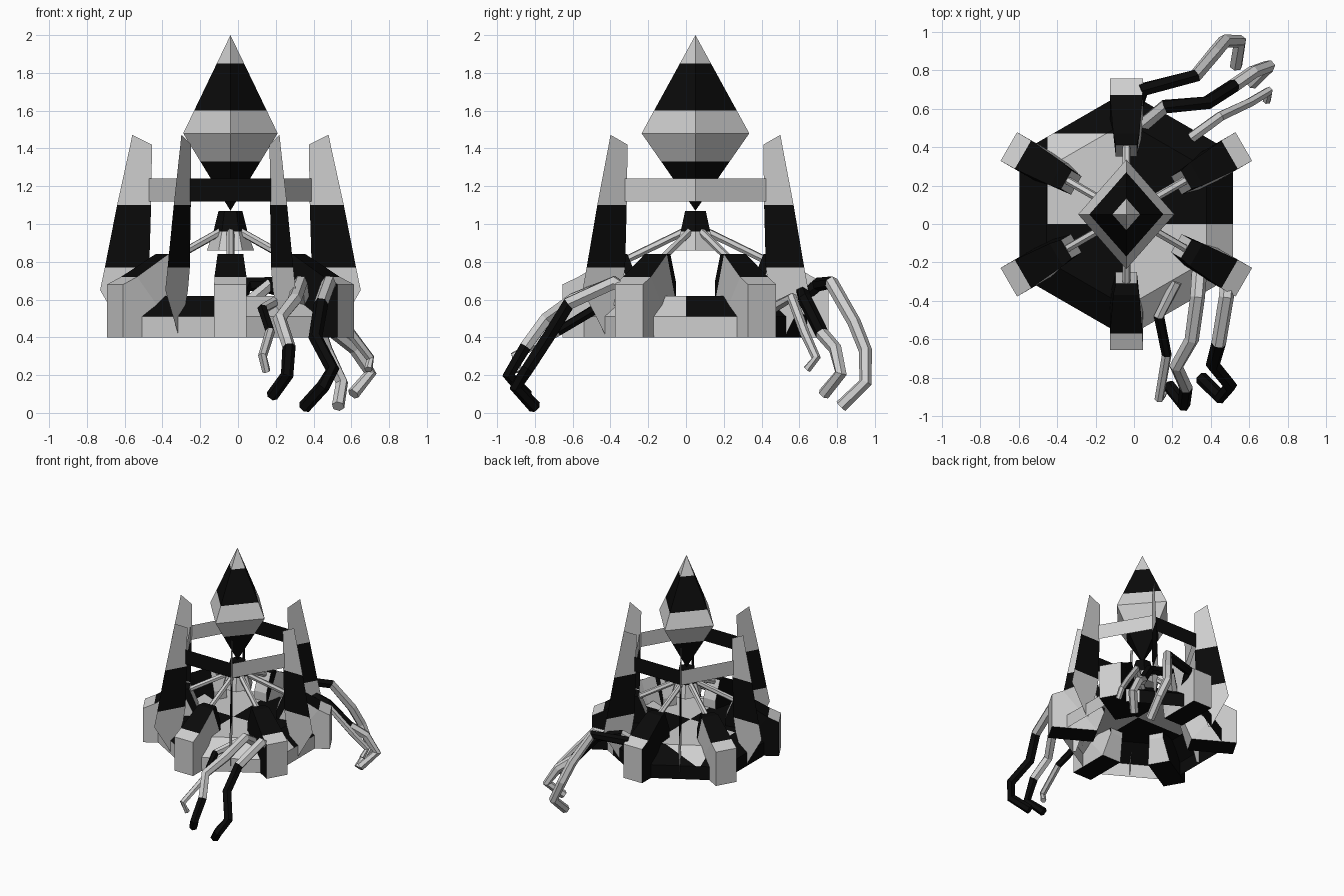
import bpy, bmesh, math
from mathutils import Vector

if "Cube" in bpy.data.objects:
    bpy.data.objects.remove(bpy.data.objects["Cube"])

CX, CY = -0.04, 0.05          # main axis of the tower


def mat(name, c):
    m = bpy.data.materials.new(name)
    m.diffuse_color = (c, c, c, 1)
    m.use_nodes = True
    m.node_tree.nodes["Principled BSDF"].inputs["Base Color"].default_value = m.diffuse_color
    return m


MATS = [mat("light grey", 0.62), mat("black", 0.003)]
LIGHT, BLACK = 0, 1


def finish(bm, name, rule=None, recalc=True):
    """Write a bmesh to an object; rule(centre, normal) picks the colour."""
    if recalc:
        bmesh.ops.recalc_face_normals(bm, faces=bm.faces)
    bm.normal_update()
    if rule:
        for f in bm.faces:
            f.material_index = rule(f.calc_center_median(), f.normal)
    me = bpy.data.meshes.new(name)
    bm.to_mesh(me)
    bm.free()
    for m in MATS:
        me.materials.append(m)
    ob = bpy.data.objects.new(name, me)
    bpy.context.collection.objects.link(ob)
    return ob


def polar(r, deg, z, side=0.0):
    """Point at radius r along a direction, shifted sideways."""
    a = math.radians(deg)
    return Vector((CX + r * math.cos(a) - side * math.sin(a),
                   CY + r * math.sin(a) + side * math.cos(a), z))


def lathe(rows, n, start=0, sx=1, sy=1, bottom=True):
    """Faceted stack of rings; rows are (radius, z)."""
    bm = bmesh.new()
    rings = []
    for r, z in rows:
        if r == 0:
            rings.append([bm.verts.new((CX, CY, z))])
            continue
        ring = []
        for i in range(n):
            p = polar(r, start + 360 * i / n, z)
            ring.append(bm.verts.new((CX + (p.x - CX) * sx, CY + (p.y - CY) * sy, z)))
        rings.append(ring)
    for a, b in zip(rings, rings[1:]):
        for i in range(n):
            j = (i + 1) % n
            vs = [a[i % len(a)], a[j % len(a)], b[j % len(b)], b[i % len(b)]]
            bm.faces.new(list(dict.fromkeys(vs)))
    if len(rings[0]) > 1 and bottom:
        bm.faces.new(rings[0][::-1])
    if len(rings[-1]) > 1:
        bm.faces.new(rings[-1])
    return bm


def cut(bm, co, no):
    bmesh.ops.bisect_plane(bm, geom=bm.verts[:] + bm.edges[:] + bm.faces[:],
                           plane_co=co, plane_no=no)


def tube(name, pts, radii, colours, n=6):
    """Segmented tube; one colour letter per segment (l or b)."""
    pts = [Vector(p) for p in pts]
    bm = bmesh.new()
    rings, prev, u = [], None, None
    for i, p in enumerate(pts):
        t = (pts[min(i + 1, len(pts) - 1)] - pts[max(i - 1, 0)]).normalized()
        u = t.orthogonal().normalized() if prev is None else prev.rotation_difference(t) @ u
        v = t.cross(u)
        k = i / (len(pts) - 1)
        r = radii[0] * (1 - k) + radii[1] * k
        rings.append([bm.verts.new(p + r * (u * math.cos(2 * math.pi * j / n)
                                            + v * math.sin(2 * math.pi * j / n)))
                      for j in range(n)])
        prev = t
    for s, (a, b) in enumerate(zip(rings, rings[1:])):
        for j in range(n):
            f = bm.faces.new((a[j], a[(j + 1) % n], b[(j + 1) % n], b[j]))
            f.material_index = BLACK if colours[s] == "b" else LIGHT
    for ring in (rings[0], rings[-1]):
        f = bm.faces.new(ring)
        f.material_index = BLACK if colours[0 if ring is rings[0] else -1] == "b" else LIGHT
    return finish(bm, name)


# Hexagonal base shell, checkered by quadrant
base = lathe([(0.64, 0.40), (0.64, 0.51), (0.48, 0.62)], 6, 30, bottom=False)
for co, no in (((CX, 0, 0), (1, 0, 0)), ((0, 0, 0), (0, 1, 0)),
               ((-0.45, 0, 0), (1, 0, 0)), ((0, 0.47, 0), (0, 1, 0))):
    cut(base, co, no)


def base_rule(c, n):
    if n.z < 0.3:
        return BLACK if c.x < -0.2 and c.y > -0.2 or c.y > 0.47 else LIGHT
    if c.y > 0.47 or c.x < -0.45:
        return BLACK
    return LIGHT if (c.x < CX) == (c.y > 0) else BLACK


finish(base, "hexagonal_base", base_rule)

# Faceted crystal with painted bands
crystal = lathe([(0, 1.07), (0.26, 1.48), (0, 2.0)], 4, 0, 0.25 / 0.26, 0.285 / 0.26)
for z in (1.33, 1.60, 1.85):
    cut(crystal, (0, 0, z), (0, 0, 1))
finish(crystal, "crystal",
       lambda c, n: BLACK if c.z < 1.33 or 1.6 < c.z < 1.85 else LIGHT)

# Hub under the crystal
finish(lathe([(0.125, 0.86), (0.09, 0.96), (0.063, 1.07)], 6, 0), "crystal_hub",
       lambda c, n: BLACK if c.z > 0.96 else LIGHT)


# Buttresses at the base corners, each with a strut up to the hub
def buttress(deg, name):
    # radius, height, half width
    prof = [(0.705, 0.40, 0.086), (0.705, 0.68, 0.086), (0.62, 0.72, 0.085),
            (0.42, 0.84, 0.068), (0.36, 0.84, 0.055), (0.30, 0.69, 0.055),
            (0.30, 0.58, 0.055), (0.36, 0.40, 0.086)]
    bm = bmesh.new()
    a, b = [[bm.verts.new(polar(r, deg, z, s * w)) for r, z, w in prof] for s in (1, -1)]
    n = len(prof)
    for i in range(n):
        j = (i + 1) % n
        bm.faces.new((a[i], a[j], b[j], b[i]))
    for q in ((0, 1, 2, 7), (2, 3, 6, 7), (3, 4, 5, 6)):
        bm.faces.new([a[i] for i in q])
        bm.faces.new([b[i] for i in reversed(q)])
    out = polar(1, deg, 0) - Vector((CX, CY, 0))

    def rule(c, nrm):
        r = (c - Vector((CX, CY, 0))).to_2d().length
        if abs(nrm.dot(out)) < 0.3 and abs(nrm.z) < 0.3:      # side walls
            return LIGHT if nrm.x > 0.2 and r > 0.4 else BLACK
        if nrm.dot(out) < -0.3:                               # inner end
            return LIGHT
        return LIGHT if r > 0.61 else BLACK

    finish(bm, name, rule)


for i in range(6):
    deg = 30 + 60 * i
    buttress(deg, f"buttress_{i + 1}")
    tube(f"strut_{i + 1}", [polar(0.05, deg, 0.965), polar(0.42, deg, 0.785)],
         (0.021, 0.021), "l")

# Thin radial fins on the flat sides of the base
FIN = [(0.41, 0.53, 0.55), (0.65, 0.45, 0.69), (0.77, 0.43, 0.665),
       (1.10, 0.42, 0.60), (1.42, 0.415, 0.53), (1.47, 0.515, 0.52)]
for i in range(6):
    bm = bmesh.new()
    rows = [[bm.verts.new(polar(r, 60 * i, z)) for r in (ri, ro)] for z, ri, ro in FIN]
    for (a, b), (c, d) in zip(rows, rows[1:]):
        bm.faces.new((a, b, d, c))
    finish(bm, f"fin_{i + 1}", lambda c, n: BLACK if 0.77 < c.z < 1.1 else LIGHT, False)

# Thin hexagonal band joining the fins
bm = bmesh.new()
lo, hi = [[bm.verts.new(polar(0.43, 60 * i, z)) for i in range(6)] for z in (1.12, 1.24)]
for i in range(6):
    j = (i + 1) % 6
    f = bm.faces.new((lo[i], lo[j], hi[j], hi[i]))
    f.material_index = BLACK if i in (1, 4) else LIGHT
finish(bm, "band", None, False)

# Front claw
tube("front_claw_small", [(.22, -.30, .60), (.13, -.48, .55), (.17, -.68, .43),
                          (.13, -.91, .30), (.15, -.88, .22)], (.03, .022), "lbll")
tube("front_claw_middle", [(.34, -.25, .60), (.33, -.38, .69), (.30, -.60, .60),
                           (.22, -.74, .50), (.27, -.85, .35), (.26, -.94, .20),
                           (.18, -.84, .09)], (.04, .033), "llllbb")
tube("front_claw_large", [(.49, -.25, .60), (.48, -.38, .69), (.44, -.62, .58),
                          (.41, -.73, .40), (.50, -.84, .23), (.45, -.90, .14),
                          (.35, -.80, .03)], (.04, .035), "llbbbb")

# Back claw
tube("back_claw_large", [(.00, .58, .58), (.05, .70, .68), (.32, .77, .69),
                         (.42, .89, .48), (.47, .95, .33), (.55, .95, .16),
                         (.53, .82, .035)], (.038, .034), "bbllll")
tube("back_claw_middle", [(.03, .50, .56), (.16, .61, .67), (.38, .63, .60),
                          (.52, .72, .42), (.62, .79, .34), (.70, .82, .21),
                          (.61, .73, .10)], (.04, .033), "lbblll")
tube("back_claw_small", [(.30, .45, .55), (.45, .56, .61), (.60, .63, .42),
                         (.70, .69, .29), (.69, .64, .23)], (.03, .022), "llll")
